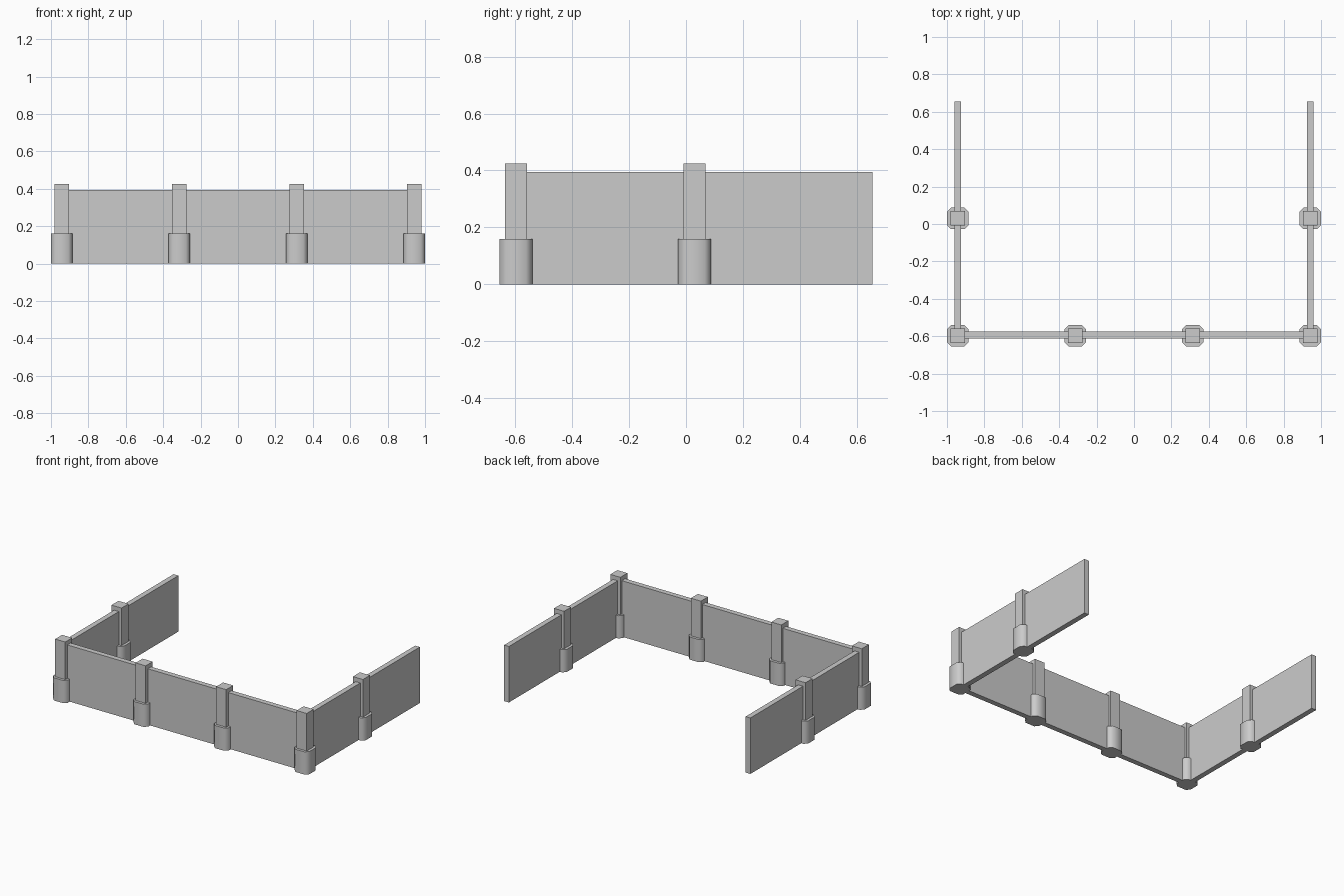
import bpy, bmesh

if "Cube" in bpy.data.objects:
    bpy.data.objects.remove(bpy.data.objects["Cube"])

BASE, BASE_H, CUT = 0.115, 0.16, 0.022
POST, POST_H = 0.078, 0.425
WALL, WALL_H = 0.037, 0.395
X, Y0, Y1, Y_END = 0.9425, -0.5975, 0.03, 0.655


def prism(name, outline, height, smooth=False):
    """Upright solid from a counter-clockwise outline standing on z = 0."""
    bm = bmesh.new()
    face = bm.faces.new([bm.verts.new((x, y, 0)) for x, y in outline])
    top = bmesh.ops.extrude_face_region(bm, geom=[face])["geom"]
    verts = [v for v in top if isinstance(v, bmesh.types.BMVert)]
    bmesh.ops.translate(bm, verts=verts, vec=(0, 0, height))
    bmesh.ops.recalc_face_normals(bm, faces=bm.faces)
    if smooth:
        for f in bm.faces:
            f.smooth = abs(f.normal.z) < 0.5
        for e in bm.edges:
            e.smooth = abs(e.verts[0].co.z - e.verts[1].co.z) > 0.01
    mesh = bpy.data.meshes.new(name)
    bm.to_mesh(mesh)
    bm.free()
    obj = bpy.data.objects.new(name, mesh)
    bpy.context.collection.objects.link(obj)
    return obj


def box(name, x0, x1, y0, y1, height):
    return prism(name, [(x0, y0), (x1, y0), (x1, y1), (x0, y1)], height)


# posts with chamfered, smooth-shaded footings
for x, y in [(-X, Y0), (-X / 3, Y0), (X / 3, Y0), (X, Y0), (-X, Y1), (X, Y1)]:
    h, p = BASE / 2, POST / 2
    c = h - CUT
    octagon = [(-c, -h), (c, -h), (h, -c), (h, c), (c, h), (-c, h), (-h, c), (-h, -c)]
    prism("post_footing", [(x + a, y + b) for a, b in octagon], BASE_H, smooth=True)
    box("post", x - p, x + p, y - p, y + p, POST_H)

# front wall panels between posts
t = WALL / 2
for i in range(3):
    x0 = -X + i * X * 2 / 3
    box("front_panel", x0, x0 + X * 2 / 3, Y0 - t + 0.004, Y0 + t + 0.004, WALL_H)

# side wall panels, the rear ones ending free
for s in (-1, 1):
    for y0, y1 in ((Y0, Y1), (Y1, Y_END)):
        box("side_panel", s * X - t, s * X + t, y0, y1, WALL_H)
